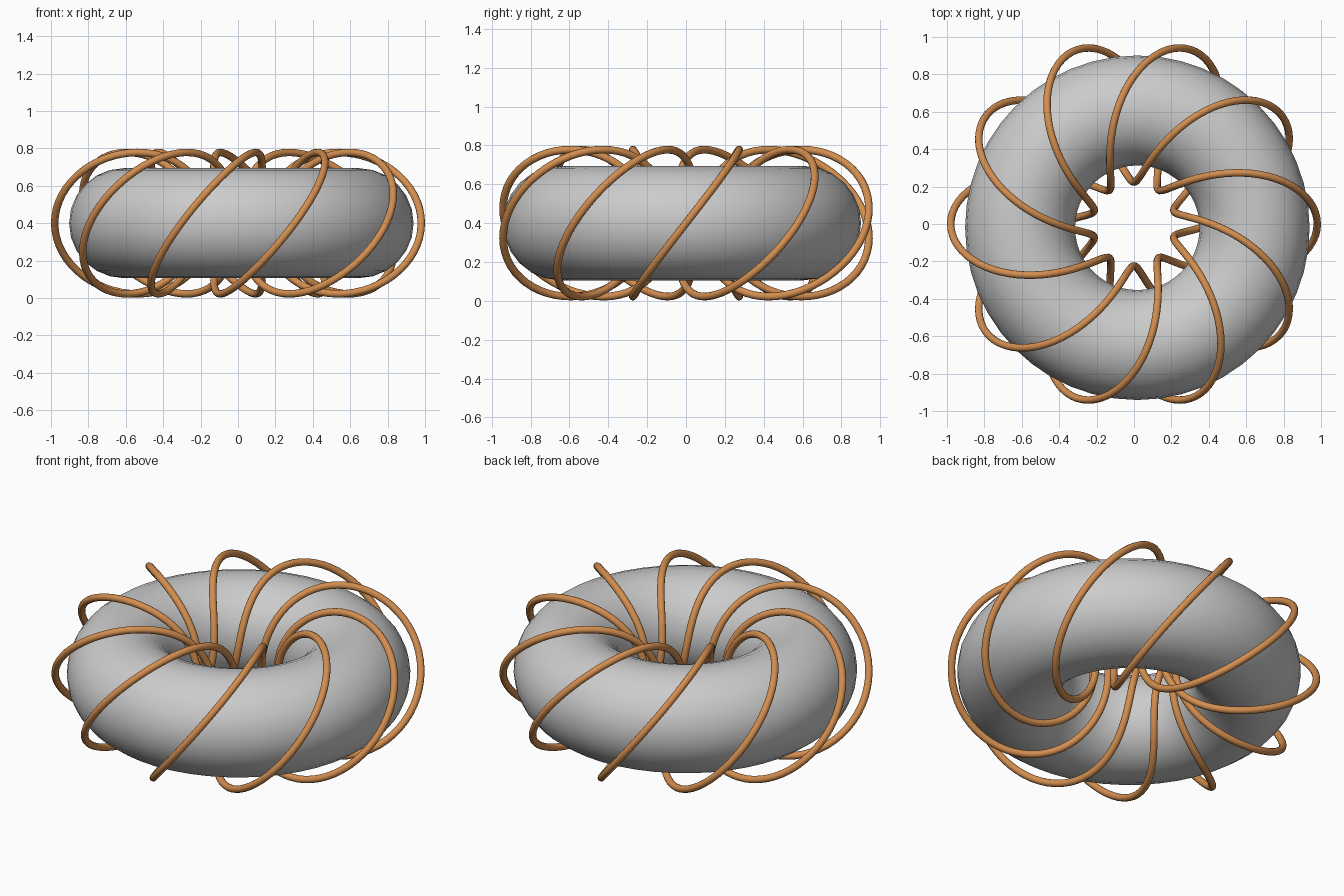
import bpy
from math import sin, cos, pi

if "Cube" in bpy.data.objects:
    bpy.data.objects.remove(bpy.data.objects["Cube"])


def material(name, rgb):
    m = bpy.data.materials.new(name)
    m.diffuse_color = (*rgb, 1)
    m.use_nodes = True
    m.node_tree.nodes["Principled BSDF"].inputs["Base Color"].default_value = m.diffuse_color
    return m


grey = material("grey", (0.6, 0.6, 0.6))
copper = material("copper", (0.65, 0.27, 0.08))
Z = 0.4

# Solid ring core, slightly off the coil's centre
bpy.ops.mesh.primitive_torus_add(major_radius=0.627, minor_radius=0.294,
                                 major_segments=48, minor_segments=24,
                                 location=(0.018, -0.02, Z))
core = bpy.context.object
core.name = "ring_core"
core.data.materials.append(grey)
bpy.ops.object.shade_smooth()

# Wire coil: one closed strand, 3 laps of the ring and 10 turns round the tube
LAPS, TURNS, MAJOR, MINOR, WIRE = 3, 10, 0.602, 0.378, 0.02
N = 600
curve = bpy.data.curves.new("wire_coil", 'CURVE')
curve.dimensions = '3D'
curve.bevel_depth = WIRE
curve.bevel_resolution = 4
spline = curve.splines.new('POLY')
spline.points.add(N - 1)
for i, p in enumerate(spline.points):
    t = 2 * pi * i / N
    r = MAJOR + MINOR * cos(TURNS * t)
    p.co = (r * cos(LAPS * t), r * sin(LAPS * t), Z + MINOR * sin(TURNS * t), 1)
spline.use_cyclic_u = True
spline.use_smooth = True
coil = bpy.data.objects.new("wire_coil", curve)
bpy.context.collection.objects.link(coil)
curve.materials.append(copper)
